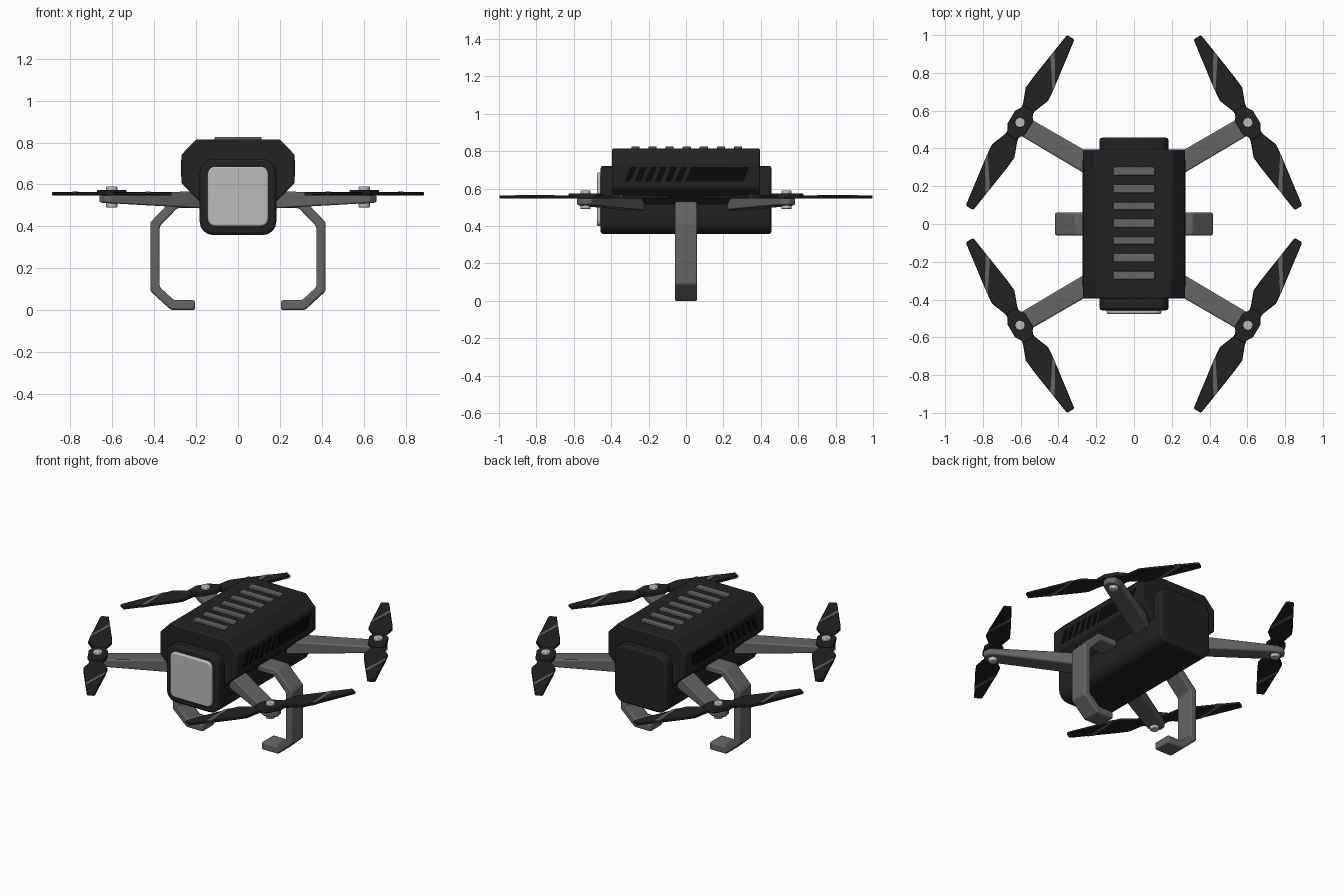
import bpy, bmesh, math

if "Cube" in bpy.data.objects:
    bpy.data.objects.remove(bpy.data.objects["Cube"])


def material(name, v):
    m = bpy.data.materials.new(name)
    m.diffuse_color = (v, v, v, 1)
    m.use_nodes = True
    m.node_tree.nodes["Principled BSDF"].inputs["Base Color"].default_value = m.diffuse_color
    return m


DARK = material("dark_shell", 0.016)
BLACK = material("vent_black", 0.003)
GREY = material("mid_grey", 0.13)
LIGHT = material("light_grey", 0.5)


def loft(name, low, high, mat, bevel=0.0, segs=2):
    """Solid between two matching outlines of 3D points."""
    bm = bmesh.new()
    a = [bm.verts.new(p) for p in low]
    b = [bm.verts.new(p) for p in high]
    bm.faces.new(a)
    bm.faces.new(b)
    n = len(a)
    for i in range(n):
        j = (i + 1) % n
        bm.faces.new((a[i], a[j], b[j], b[i]))
    bmesh.ops.recalc_face_normals(bm, faces=bm.faces)
    me = bpy.data.meshes.new(name)
    bm.to_mesh(me)
    bm.free()
    ob = bpy.data.objects.new(name, me)
    bpy.context.collection.objects.link(ob)
    me.materials.append(mat)
    if bevel:
        mod = ob.modifiers.new("bevel", "BEVEL")
        mod.width, mod.segments = bevel, segs
        mod.limit_method = "ANGLE"
        mod.angle_limit = math.radians(35)
    bpy.ops.object.select_all(action="DESELECT")
    ob.select_set(True)
    bpy.context.view_layer.objects.active = ob
    bpy.ops.object.shade_smooth_by_angle(angle=math.radians(32))
    return ob


def prism(name, pts, axis, lo, hi, mat, bevel=0.0, segs=2):
    """Extrude a 2D outline along x, y or z."""
    put = {"x": lambda p, d: (d, p[0], p[1]),
           "y": lambda p, d: (p[0], d, p[1]),
           "z": lambda p, d: (p[0], p[1], d)}[axis]
    return loft(name, [put(p, lo) for p in pts], [put(p, hi) for p in pts], mat, bevel, segs)


def rounded(cx, cy, hw, hh, r, n=4):
    pts = []
    for k, (sx, sy) in enumerate(((1, 1), (-1, 1), (-1, -1), (1, -1))):
        for i in range(n + 1):
            t = math.radians(90 * (k + i / n))
            pts.append((cx + sx * (hw - r) + r * math.cos(t), cy + sy * (hh - r) + r * math.sin(t)))
    return pts


def circle(cx, cy, r, n=16):
    return [(cx + r * math.cos(2 * math.pi * i / n), cy + r * math.sin(2 * math.pi * i / n)) for i in range(n)]


# Body: inner hull, faceted upper shell, front plate
prism("inner_hull", rounded(0, 0.54, 0.183, 0.182, 0.065), "y", -0.457, 0.457, DARK, 0.014)
half = [(0.20, 0.815), (0.27, 0.742), (0.27, 0.605), (0.165, 0.50)]
prism("upper_shell", half + [(-x, z) for x, z in reversed(half)], "y", -0.395, 0.395, DARK, 0.008)
prism("front_plate", rounded(0, 0.543, 0.145, 0.143, 0.035), "y", -0.476, -0.44, LIGHT, 0.008)

# Raised bars on the roof
for i in range(7):
    prism(f"roof_bar_{i + 1}", rounded(0, 0.004 + (i - 3) * 0.0915, 0.112, 0.022, 0.01, 3),
          "z", 0.80, 0.826, GREY, 0.004)

for sx in (-1, 1):
    side = "right" if sx > 0 else "left"

    # Slanted side vents: short slots, then one long slot
    slots = [(-0.33 + i * 0.054, -0.297 + i * 0.054) for i in range(6)] + [(-0.006, 0.306)]
    for i, (a, b) in enumerate(slots):
        prism(f"{side}_vent_{i + 1}", [(a, 0.637), (b, 0.637), (b + 0.034, 0.717), (a + 0.034, 0.717)],
              "x", sx * 0.262, sx * 0.272, BLACK)

    # Hooked landing leg
    leg = [(0.12, 0.53), (0.31, 0.53), (0.418, 0.42), (0.418, 0.09), (0.32, 0), (0.205, 0),
           (0.205, 0.047), (0.305, 0.047), (0.374, 0.11), (0.374, 0.40), (0.29, 0.487), (0.12, 0.487)]
    prism(f"{side}_landing_leg", [(sx * x, z) for x, z in leg], "y", -0.06, 0.06, GREY, 0.009)

    for sy in (-1, 1):
        tag = f"{'front' if sy < 0 else 'back'}_{side}"

        # Tapered arm with a rounded end
        arm = [(0.17, 0.338), (0.585, 0.578), (0.63, 0.583), (0.662, 0.55),
               (0.655, 0.505), (0.62, 0.48), (0.17, 0.213)]
        low, high = [], []
        for x, y in arm:
            t = (x - 0.2) / 0.46
            low.append((sx * x, sy * y, 0.487 + 0.026 * t))
            high.append((sx * x, sy * y, 0.568 - 0.018 * t))
        loft(f"{tag}_arm", low, high, GREY, 0.008)

        # Motor caps above and below
        hx, hy = 0.603, 0.537
        prism(f"{tag}_top_cap", circle(sx * hx, sy * hy, 0.027), "z", 0.54, 0.59, LIGHT, 0.005)
        prism(f"{tag}_bottom_cap", circle(sx * hx, sy * hy, 0.027), "z", 0.49, 0.53, LIGHT, 0.005)

        # Two-bladed rotor; blades lean toward the centre line
        ca, sa = math.cos(math.radians(59.3)), math.sin(math.radians(59.3))

        def place(u, v, d):
            u, v = u * d, v * d
            return (sx * (hx - u * ca + v * sa), sy * (hy + u * sa + v * ca))

        hub = [(0.09, 0.028), (0.06, 0.042), (0.04, 0.055), (-0.04, 0.055), (-0.06, 0.042), (-0.09, 0.028)]
        hub += [(u, -v) for u, v in reversed(hub)]
        prism(f"{tag}_rotor_hub", [place(u, v, 1) for u, v in hub], "z", 0.548, 0.574, DARK, 0.004)
        edge = [(0.05, 0.03), (0.095, 0.038), (0.175, 0.069), (0.24, 0.063), (0.518, 0.024), (0.525, 0.019)]
        edge += [(u, -v) for u, v in reversed(edge)]
        stripe = [(0.385, 0.042), (0.42, 0.037), (0.265, -0.059), (0.23, -0.063)]
        for n, d in ((1, 1), (2, -1)):
            prism(f"{tag}_blade_{n}", [place(u, v, d) for u, v in edge], "z", 0.548, 0.564, DARK, 0.003, 1)
            prism(f"{tag}_blade_stripe_{n}", [place(u, v, d) for u, v in stripe], "z", 0.547, 0.5655, GREY)
